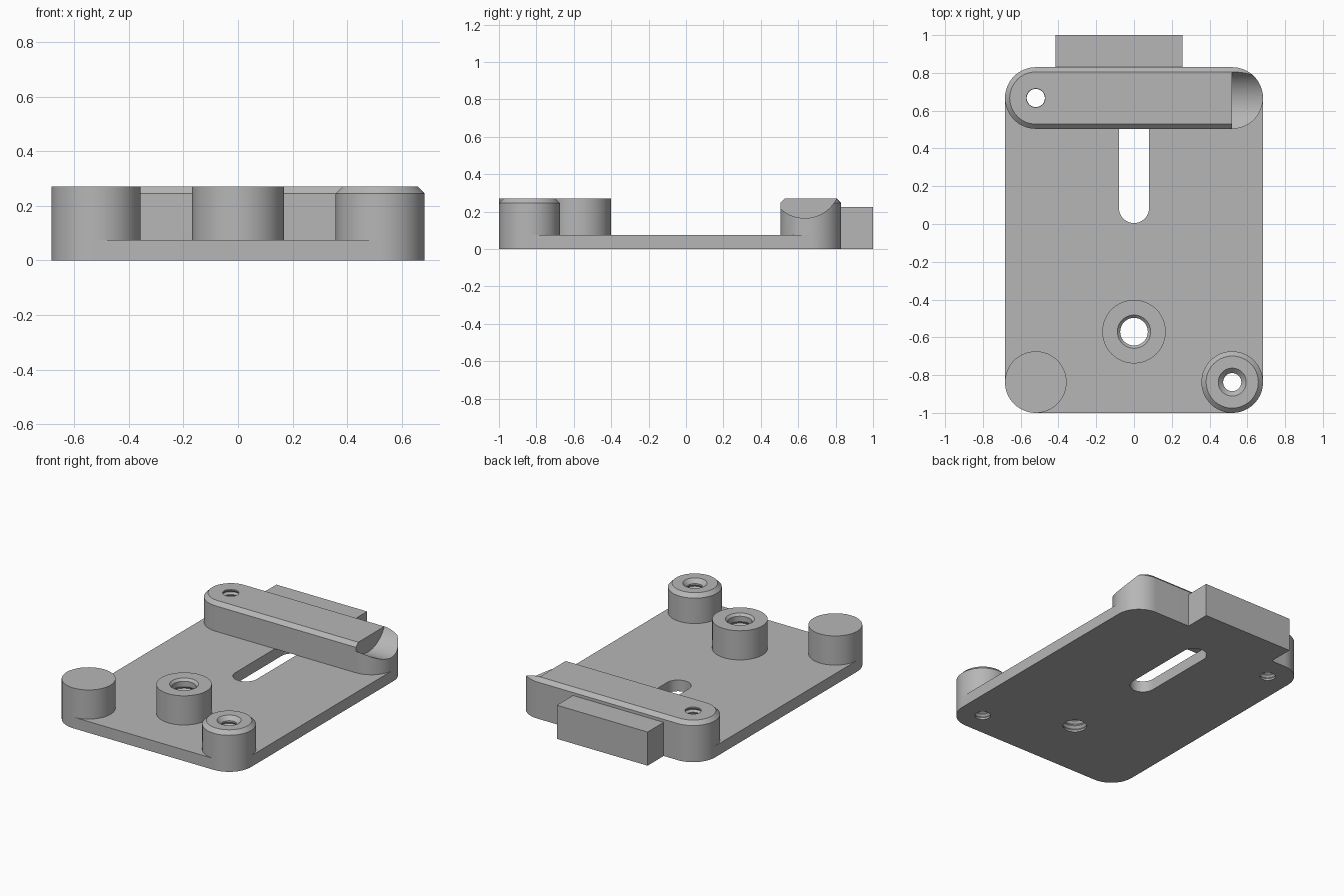
import bpy, bmesh
from math import sin, cos, pi
from mathutils import Matrix

cube = bpy.data.objects.get("Cube")
if cube:
    bpy.data.objects.remove(cube, do_unlink=True)

grey = bpy.data.materials.new("plain grey")
grey.use_nodes = True
GREY = (0.47, 0.47, 0.47, 1)
grey.diffuse_color = GREY
grey.node_tree.nodes["Principled BSDF"].inputs["Base Color"].default_value = GREY

CORNER = 0.163            # radius shared by plate corners, bosses and bar ends
CX, FRONT, BACK = 0.52, -0.837, 0.667
FLOOR, TOP, BEVEL = 0.075, 0.27, 0.025


def rounded(name, centre, half, layers, matrix=None, steps=16):
    """Stack of rounded-rectangle rings; layers are (height, corner radius)."""
    bm = bmesh.new()
    rings = []
    for z, r in layers:
        ring = []
        for q, (sx, sy) in enumerate([(1, 1), (-1, 1), (-1, -1), (1, -1)]):
            for i in range(steps + 1):
                a = (q + i / steps) * pi / 2
                ring.append(bm.verts.new((centre[0] + sx * half[0] + r * cos(a),
                                          centre[1] + sy * half[1] + r * sin(a), z)))
        rings.append(ring)
    n = len(rings[0])
    for low, high in zip(rings, rings[1:]):
        for i in range(n):
            j = (i + 1) % n
            bm.faces.new((low[i], low[j], high[j], high[i]))
    bm.faces.new(rings[0][::-1])
    bm.faces.new(rings[-1])
    bmesh.ops.remove_doubles(bm, verts=bm.verts, dist=1e-5)
    bmesh.ops.recalc_face_normals(bm, faces=bm.faces)
    if matrix:
        bm.transform(matrix)
    mesh = bpy.data.meshes.new(name)
    bm.to_mesh(mesh)
    bm.free()
    mesh.materials.append(grey)
    obj = bpy.data.objects.new(name, mesh)
    bpy.context.collection.objects.link(obj)
    return obj


def thread_cutter(name, centre, minor, major, mouth, pitch):
    """Ribbed screw-hole cutter with a countersunk mouth at the top."""
    sink = mouth - minor
    layers = [(-0.05, minor)]
    z = 0.012
    while z + pitch < TOP - sink:
        layers += [(z, minor), (z + pitch * 0.45, major), (z + pitch * 0.9, minor)]
        z += pitch
    layers += [(TOP - sink, minor), (TOP, mouth), (TOP + 0.05, mouth)]
    return rounded(name, centre, (0, 0), layers)


def finish(obj, cutters=()):
    bpy.ops.object.select_all(action='DESELECT')
    obj.select_set(True)
    bpy.context.view_layer.objects.active = obj
    for cutter in cutters:
        mod = obj.modifiers.new("cut", 'BOOLEAN')
        mod.operation = 'DIFFERENCE'
        mod.solver = 'EXACT'
        mod.object = cutter
        bpy.ops.object.modifier_apply(modifier=mod.name)
    bpy.ops.object.shade_smooth_by_angle(angle=0.5)


# Cutters: slot, three threaded holes and the scoop along x
slot = rounded("slot_cutter", (0, 0.33), (0, 0.245), [(-0.05, 0.08), (0.15, 0.08)])
centre_hole = thread_cutter("centre_hole_cutter", (0, -0.57), 0.073, 0.086, 0.088, 0.035)
front_hole = thread_cutter("front_hole_cutter", (CX, FRONT), 0.048, 0.06, 0.074, 0.028)
back_hole = thread_cutter("back_hole_cutter", (-CX, BACK), 0.048, 0.06, 0.05, 0.028)
scoop = rounded("scoop_cutter", (-0.355, 0.635), (0, 0), [(CX, 0.19), (0.8, 0.19)],
                Matrix.Rotation(pi / 2, 4, 'Y'), steps=32)
cutters = [slot, centre_hole, front_hole, back_hole, scoop]

# Base plate
plate = rounded("base_plate", (0, (FRONT + BACK) / 2), (CX, (BACK - FRONT) / 2),
                [(0, CORNER), (FLOOR, CORNER)])
finish(plate, [slot, centre_hole, front_hole, back_hole])

# Bosses and cross bar standing on the plate
plain = [(FLOOR, CORNER), (TOP, CORNER)]
bevelled = [(FLOOR, CORNER), (TOP - BEVEL, CORNER), (TOP, CORNER - BEVEL)]
finish(rounded("plain_boss", (-CX, FRONT), (0, 0), plain))
finish(rounded("centre_boss", (0, -0.57), (0, 0), [(FLOOR, 0.168), (TOP, 0.168)]), [centre_hole])
finish(rounded("bevelled_boss", (CX, FRONT), (0, 0), bevelled), [front_hole])
finish(rounded("cross_bar", (0, BACK), (CX, 0), bevelled), [back_hole, scoop])

# Rear tab
bpy.ops.mesh.primitive_cube_add(size=1, location=(-0.08, 0.915, 0.1125))
tab = bpy.context.object
tab.name = "rear_tab"
tab.scale = (0.672, 0.17, 0.225)
tab.data.materials.append(grey)

for cutter in cutters:
    bpy.data.objects.remove(cutter, do_unlink=True)
